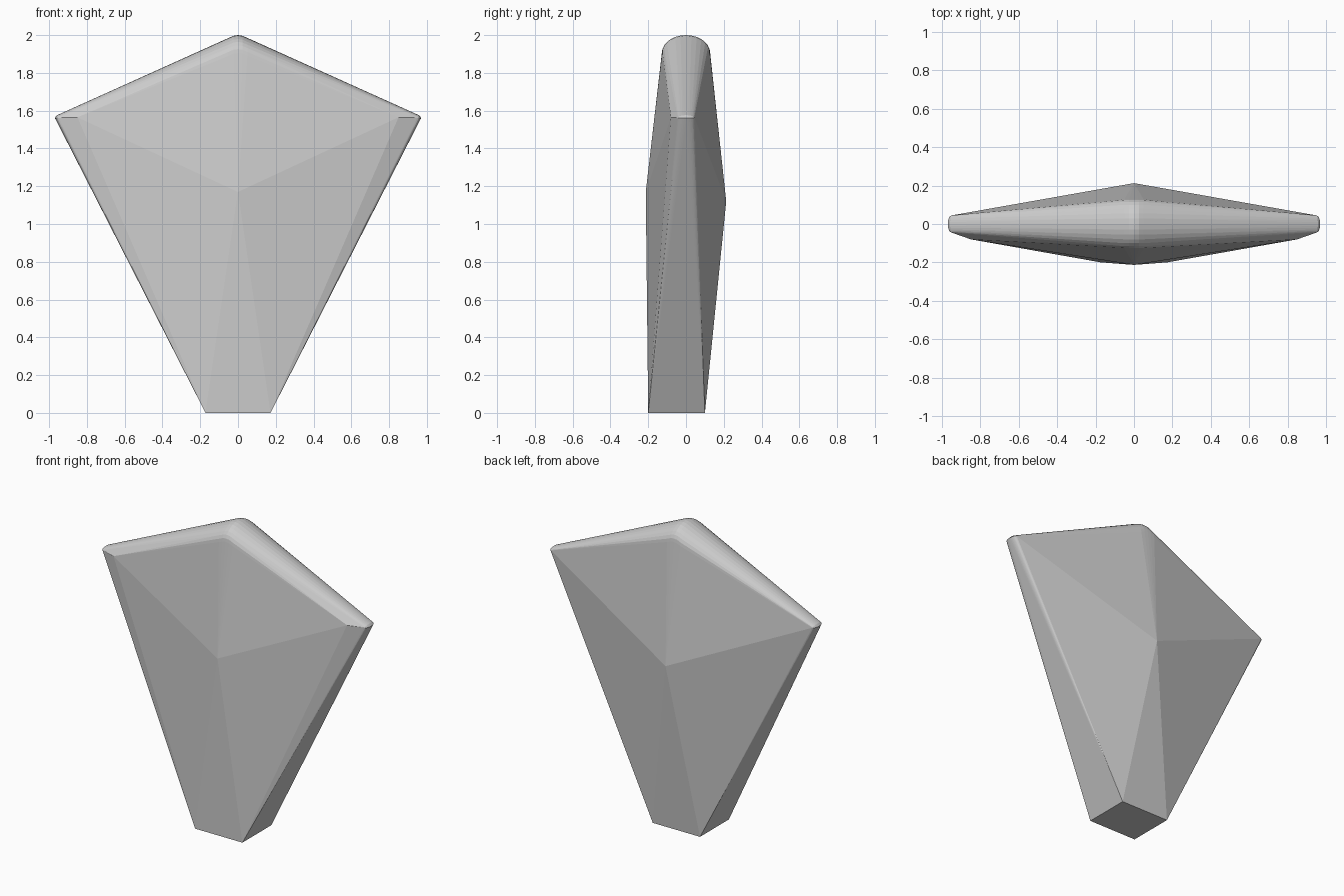
import bpy, bmesh, math

if "Cube" in bpy.data.objects:
    bpy.data.objects.remove(bpy.data.objects["Cube"])

mat = bpy.data.materials.new("light grey")
mat.diffuse_color = (0.6, 0.6, 0.6, 1)
mat.use_nodes = True
mat.node_tree.nodes["Principled BSDF"].inputs["Base Color"].default_value = mat.diffuse_color

pts = []

def mirrored(x, y, z):
    """Add a point on both sides of x = 0."""
    pts.append((x, y, z))
    if x:
        pts.append((-x, y, z))

# foot
mirrored(0.172, -0.2, 0)
mirrored(0.172, 0.1, 0)
# front ridge peak, front bevel and back ridge
mirrored(0, -0.213, 1.17)
mirrored(0, -0.135, 1.84)
mirrored(0.85, -0.08, 1.565)
mirrored(0, 0.205, 1.19)
mirrored(0, 0.213, 1.12)
# rounded upper rim, from thick apex to thin corners
N = 14
for i in range(N + 1):
    a = math.pi * i / N
    c, s = math.cos(a), math.sin(a)
    z = 1.905 + 0.095 * s
    y = 0.128 * c
    mirrored(0, y, z)
    mirrored(0.025, y, z - 0.004)
    mirrored(0.05, y, z - 0.015)
    mirrored(0.95 + 0.008 * s, 0.045 * c, 1.562 + 0.014 * s)
    mirrored(0.953 + 0.017 * s, 0.043 * c, 1.562)

# faceted kite-shaped body as the hull of its corners
bm = bmesh.new()
for p in pts:
    bm.verts.new(p)
res = bmesh.ops.convex_hull(bm, input=bm.verts[:])
loose = [v for v in bm.verts if not v.link_faces]
bmesh.ops.delete(bm, geom=loose, context='VERTS')
bmesh.ops.recalc_face_normals(bm, faces=bm.faces[:])
me = bpy.data.meshes.new("kite_body")
bm.to_mesh(me)
bm.free()
me.materials.append(mat)
ob = bpy.data.objects.new("kite_body", me)
bpy.context.collection.objects.link(ob)
